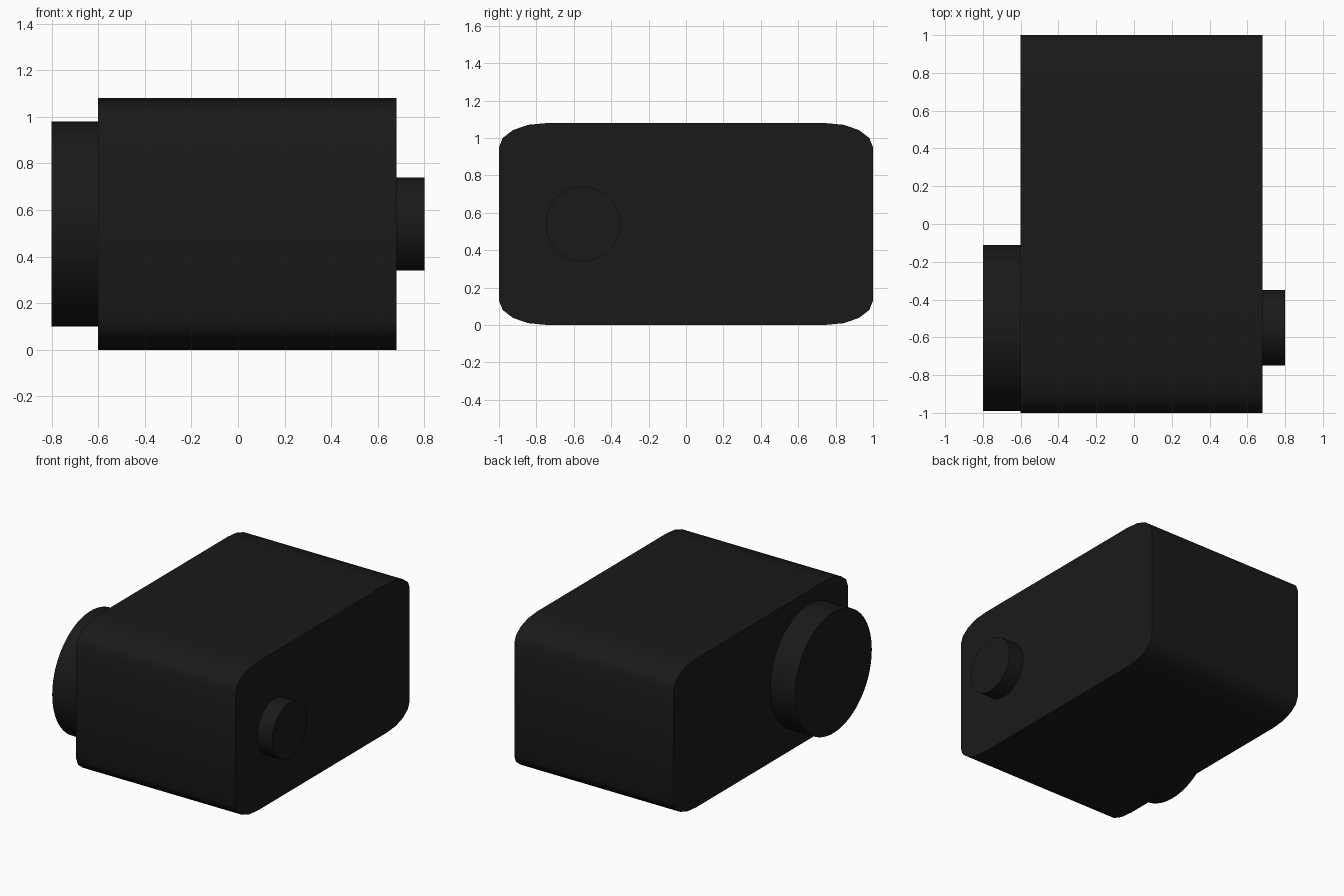
import bpy
import math

if "Cube" in bpy.data.objects:
    bpy.data.objects.remove(bpy.data.objects["Cube"])

black = bpy.data.materials.new("black_plastic")
black.diffuse_color = (0.01, 0.01, 0.01, 1)
black.use_nodes = True
black.node_tree.nodes["Principled BSDF"].inputs["Base Color"].default_value = black.diffuse_color


def prism(name, profile, x0, x1):
    """Extrude a closed (y, z) profile along x with smooth sides and sharp rims."""
    n = len(profile)
    verts = [(x, y, z) for x in (x0, x1) for y, z in profile]
    faces = [(i, i + n, (i + 1) % n + n, (i + 1) % n) for i in range(n)]
    faces += [tuple(reversed(range(n))), tuple(range(n, 2 * n))]
    faces = [tuple(reversed(f)) if len(f) == 4 else f for f in faces]
    mesh = bpy.data.meshes.new(name)
    mesh.from_pydata(verts, [], faces)
    mesh.materials.append(black)
    obj = bpy.data.objects.new(name, mesh)
    bpy.context.collection.objects.link(obj)
    bpy.ops.object.select_all(action='DESELECT')
    obj.select_set(True)
    bpy.context.view_layer.objects.active = obj
    bpy.ops.object.shade_smooth_by_angle(angle=math.radians(40))
    return obj


def circle(y, z, r, n):
    return [(y + r * math.cos(2 * math.pi * i / n),
             z + r * math.sin(2 * math.pi * i / n)) for i in range(n)]


# Camera body: one softened corner mirrored to all four
MID = 0.54
corner = [(1, 0.41), (0.98, 0.46), (0.925, 0.502), (0.845, 0.53), (0.74, 0.54)]
top = corner + [(-y, z) for y, z in reversed(corner)]
outline = top + [(-y, -z) for y, z in top]
prism("body", [(y, MID + z) for y, z in outline], -0.6, 0.68)

# Large front lens disc and small rear button, on the same axis
prism("lens", circle(-0.55, MID, 0.44, 64), -0.8, -0.6)
prism("rear_button", circle(-0.55, MID, 0.2, 64), 0.68, 0.8)
